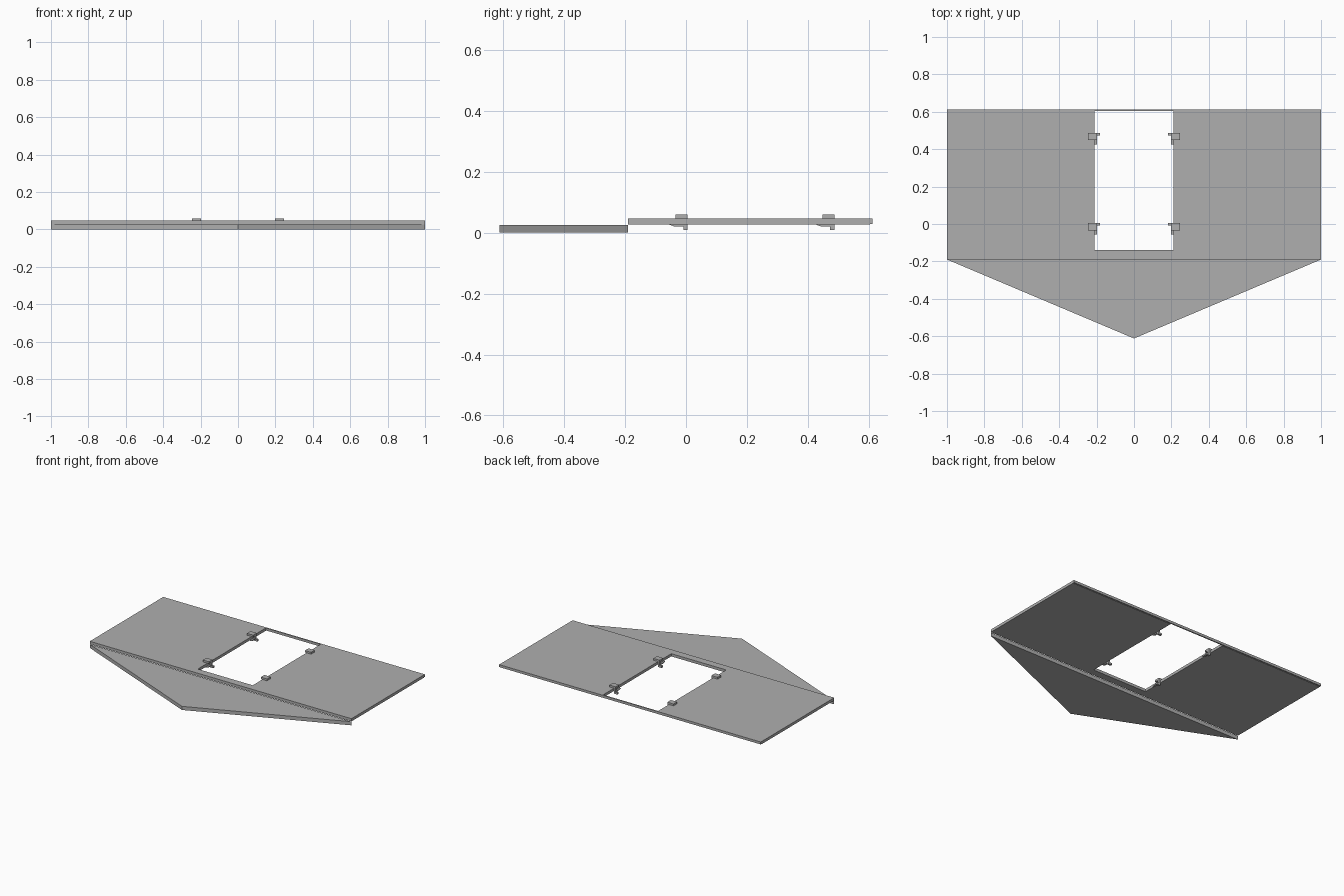
import bpy, bmesh

if "Cube" in bpy.data.objects:
    bpy.data.objects.remove(bpy.data.objects["Cube"])

grey = bpy.data.materials.new("plain_grey")
grey.diffuse_color = (0.43, 0.43, 0.43, 1)
grey.use_nodes = True
grey.node_tree.nodes["Principled BSDF"].inputs["Base Color"].default_value = grey.diffuse_color


def slab(name, outline, z0, z1, axis="z"):
    """Extrude an outline: (x, y) along z, or (y, z) along x."""
    bm = bmesh.new()
    place = (lambda a, b: (a, b, z0)) if axis == "z" else (lambda a, b: (z0, a, b))
    face = bm.faces.new([bm.verts.new(place(a, b)) for a, b in outline])
    ext = bmesh.ops.extrude_face_region(bm, geom=[face])
    d = z1 - z0
    bmesh.ops.translate(bm, vec=(0, 0, d) if axis == "z" else (d, 0, 0),
                        verts=[g for g in ext["geom"] if isinstance(g, bmesh.types.BMVert)])
    bmesh.ops.recalc_face_normals(bm, faces=bm.faces[:])
    me = bpy.data.meshes.new(name)
    bm.to_mesh(me)
    bm.free()
    me.materials.append(grey)
    ob = bpy.data.objects.new(name, me)
    bpy.context.collection.objects.link(ob)
    return ob


def box(name, x0, x1, y0, y1, z0, z1):
    return slab(name, [(x0, y0), (x1, y0), (x1, y1), (x0, y1)], z0, z1)


LOW, TOP = 0.027, 0.046          # raised deck underside and top
FRONT, BACK, HOLE = -0.19, 0.612, 0.21

# U-shaped deck around the opening
slab("deck", [(-1, FRONT), (1, FRONT), (1, 0.604), (HOLE, 0.604), (HOLE, -0.139),
              (-HOLE, -0.139), (-HOLE, 0.604), (-1, 0.604)], LOW, TOP)
# Thin bar closing the back edge
box("back_bar", -1, 1, 0.604, BACK, LOW + 0.002, TOP)
# Lower pointed nose plate
slab("nose_plate", [(-1, FRONT), (0, -BACK), (1, FRONT)], 0, 0.025)


# Latches on both sides of the opening
def spans(side, a, b):
    return sorted((side * a, side * b))


for side, label in ((-1, "left"), (1, "right")):
    for y, place in ((0.005, "front"), (0.487, "rear")):
        tag = f"{label}_{place}"
        box("latch_cap_" + tag, *spans(side, 0.198, 0.245), y - 0.039, y, TOP, 0.059)
        box("latch_stem_" + tag, *spans(side, 0.198, 0.2095), y - 0.016, y, 0.021, TOP)
        x0, x1 = spans(side, 0.198, 0.21)
        slab("latch_lever_" + tag, [(y - 0.062, LOW), (y - 0.045, 0.021),
                                    (y, 0.021), (y, LOW)], x0, x1, "x")
        box("latch_foot_" + tag, *spans(side, 0.183, 0.21), y - 0.014, y, 0.009, 0.022)
